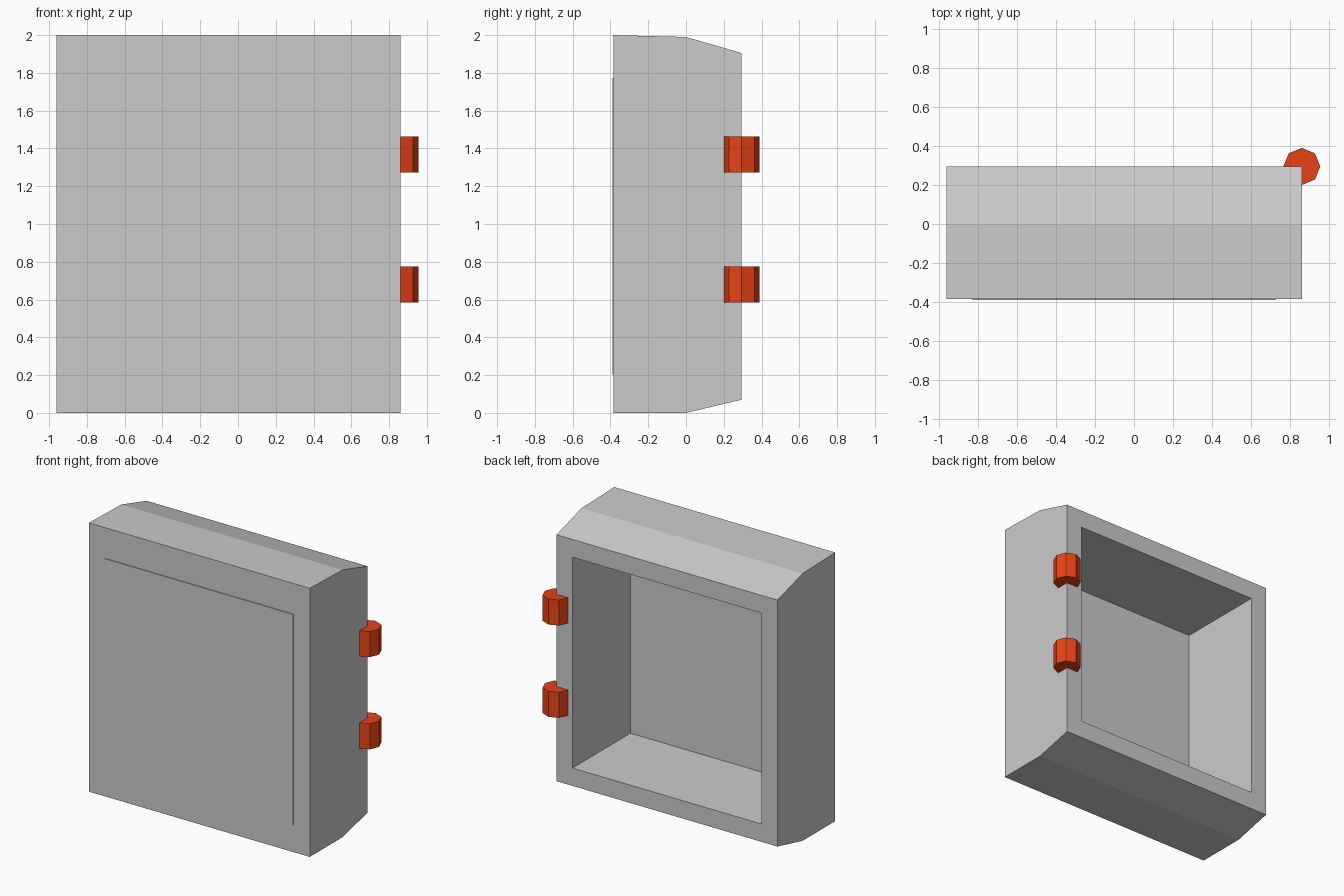
import bpy, bmesh
from mathutils import Vector

if "Cube" in bpy.data.objects:
    bpy.data.objects.remove(bpy.data.objects["Cube"])

X0, X1 = -0.96, 0.86
BACK, PANEL_Y = 0.295, -0.39


def finish(bm, name, mat=None):
    bmesh.ops.recalc_face_normals(bm, faces=bm.faces)
    mesh = bpy.data.meshes.new(name)
    bm.to_mesh(mesh)
    bm.free()
    if mat:
        mesh.materials.append(mat)
    obj = bpy.data.objects.new(name, mesh)
    bpy.context.collection.objects.link(obj)
    return obj


# Door shell: side profile (y, z) extruded across x
profile = [(-0.384, 0), (0, 0), (BACK, 0.07), (BACK, 1.905), (0, 1.99), (-0.384, 2)]
bm = bmesh.new()
side = bm.faces.new([bm.verts.new((X0, y, z)) for y, z in profile])
ext = bmesh.ops.extrude_face_region(bm, geom=[side], use_keep_orig=True)
bmesh.ops.translate(bm, vec=(X1 - X0, 0, 0),
                    verts=[g for g in ext["geom"] if isinstance(g, bmesh.types.BMVert)])
bmesh.ops.recalc_face_normals(bm, faces=bm.faces)

# Rear recess: its floor pushes just through the front as a thin raised panel
back = next(f for f in bm.faces if f.normal.y > 0.99)
bmesh.ops.inset_region(bm, faces=[back], thickness=0.133, use_even_offset=True)
ext = bmesh.ops.extrude_discrete_faces(bm, faces=[back])
floor = ext["faces"][0]
bmesh.ops.translate(bm, vec=Vector((0, PANEL_Y - BACK, 0)), verts=floor.verts)
mesh = bpy.data.meshes.new("door_shell")
bm.to_mesh(mesh)
bm.free()
bpy.context.collection.objects.link(bpy.data.objects.new("door_shell", mesh))

# Hinges: octagonal barrels on the rear right corner
orange = bpy.data.materials.new("hinge_orange")
orange.diffuse_color = (0.8, 0.055, 0.008, 1)
orange.use_nodes = True
orange.node_tree.nodes["Principled BSDF"].inputs["Base Color"].default_value = orange.diffuse_color
for name, z0, z1 in (("lower_hinge", 0.585, 0.775), ("upper_hinge", 1.272, 1.462)):
    bm = bmesh.new()
    bmesh.ops.create_cone(bm, cap_ends=True, segments=8, radius1=0.095,
                          radius2=0.095, depth=z1 - z0)
    bmesh.ops.translate(bm, vec=(X1, BACK, (z0 + z1) / 2), verts=bm.verts)
    finish(bm, name, orange)
